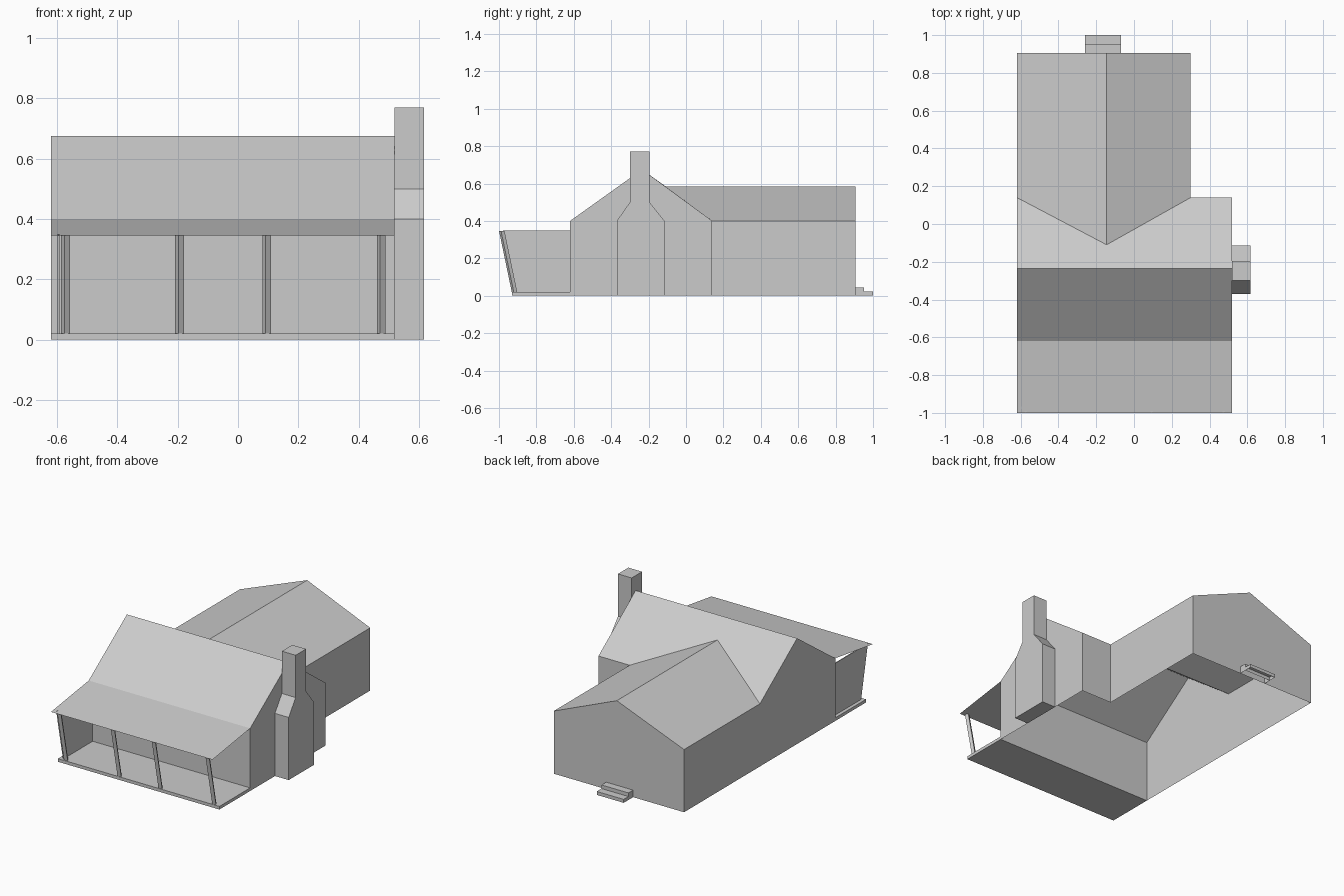
import bpy
from math import cos, sin, radians

cube = bpy.data.objects.get("Cube")
if cube:
    bpy.data.objects.remove(cube, do_unlink=True)

grey = bpy.data.materials.new("plain_grey")
grey.use_nodes = True
grey.diffuse_color = (0.6, 0.6, 0.6, 1)
grey.node_tree.nodes["Principled BSDF"].inputs["Base Color"].default_value = (0.6, 0.6, 0.6, 1)


def build(name, verts, faces):
    mesh = bpy.data.meshes.new(name)
    mesh.from_pydata(verts, [], faces)
    mesh.materials.append(grey)
    obj = bpy.data.objects.new(name, mesh)
    bpy.context.collection.objects.link(obj)
    return obj


def panels(name, polygons):
    """Mesh from polygons given as corner points; shared corners are merged."""
    verts = list(dict.fromkeys(p for poly in polygons for p in poly))
    return build(name, verts, [[verts.index(p) for p in poly] for poly in polygons])


def prism(name, start, end, caps=(True, True)):
    """Join two matching rings, counter-clockwise seen from the end side."""
    n = len(start)
    faces = [(i, (i + 1) % n, n + (i + 1) % n, n + i) for i in range(n)]
    if caps[0]:
        faces.append(tuple(reversed(range(n))))
    if caps[1]:
        faces.append(tuple(range(n, 2 * n)))
    return build(name, start + end, faces)


def rect(x0, x1, y0, y1, z):
    return [(x0, y0, z), (x1, y0, z), (x1, y1, z), (x0, y1, z)]


# Main dimensions
LEFT, RIGHT, WING = -0.62, 0.52, 0.30
FRONT, MID, BACK = -0.62, 0.14, 0.905
EAVE, RIDGE, RIDGE_Y = 0.40, 0.675, -0.235
WING_X, WING_RIDGE, VALLEY_Y = -0.145, 0.585, -0.11
FLOOR = 0.02

# House shell: corners on the ground and at the eaves
plan = [(LEFT, FRONT), (RIGHT, FRONT), (RIGHT, MID), (WING, MID), (WING, BACK), (LEFT, BACK)]
g = [(x, y, 0) for x, y in plan]
e = [(x, y, EAVE) for x, y in plan]
ridge_l, ridge_r = (LEFT, RIDGE_Y, RIDGE), (RIGHT, RIDGE_Y, RIDGE)
wing_front, wing_back = (WING_X, VALLEY_Y, WING_RIDGE), (WING_X, BACK, WING_RIDGE)
valley_l = (LEFT, MID, EAVE)

panels("house_walls", [
    (g[0], g[1], e[1], e[0]),
    (g[1], g[2], e[2], ridge_r, e[1]),
    (g[2], g[3], e[3], e[2]),
    (g[3], g[4], e[4], e[3]),
    (g[4], g[5], e[5], wing_back, e[4]),
    (g[5], g[0], e[0], ridge_l, valley_l, e[5]),
])
panels("main_roof", [
    (e[0], e[1], ridge_r, ridge_l),
    (ridge_l, ridge_r, e[2], e[3], wing_front, valley_l),
])
panels("wing_roof", [
    (e[3], e[4], wing_back, wing_front),
    (wing_front, wing_back, e[5], valley_l),
])

# Porch: floor slab, thin sloping roof, end screen and leaning posts
prism("porch_floor", rect(LEFT, RIGHT, -0.93, FRONT, 0), rect(LEFT, RIGHT, -0.93, FRONT, FLOOR))
panels("porch_roof", [((LEFT, -1, 0.345), (RIGHT, -1, 0.345), e[1], e[0])])

screen = [(FRONT, FLOOR), (FRONT, 0.35), (-0.98, 0.35), (-0.912, FLOOR)]
prism("porch_end_screen", [(-0.598, y, z) for y, z in reversed(screen)],
      [(-0.592, y, z) for y, z in reversed(screen)])

for i, x in enumerate((-0.572, -0.194, 0.095, 0.475)):
    ring = [(0.015 * cos(radians(a)), 0.015 * sin(radians(a))) for a in (-105, -15, 75, 165)]
    prism(f"porch_post_{i + 1}",
          [(x + dx, -0.917 + dy, FLOOR) for dx, dy in ring],
          [(x + dx, -0.985 + dy, 0.346) for dx, dy in ring])

# Chimney: side outline with sloping shoulders, pushed out from the end wall
half = [(-0.37, 0), (-0.37, 0.40), (-0.30, 0.50), (-0.30, 0.77)]
other = [(-0.195, 0.77), (-0.195, 0.50), (-0.115, 0.40), (-0.115, 0)]
outline = list(reversed(half + other))
chimney = prism("chimney", [(RIGHT, y, z) for y, z in outline],
                [(0.617, y, z) for y, z in outline])

# Back steps
prism("upper_step", rect(-0.26, -0.07, BACK, 0.952, 0), rect(-0.26, -0.07, BACK, 0.952, 0.045), (False, True))
prism("lower_step", rect(-0.26, -0.07, 0.952, 1, 0), rect(-0.26, -0.07, 0.952, 1, 0.022), (False, True))
